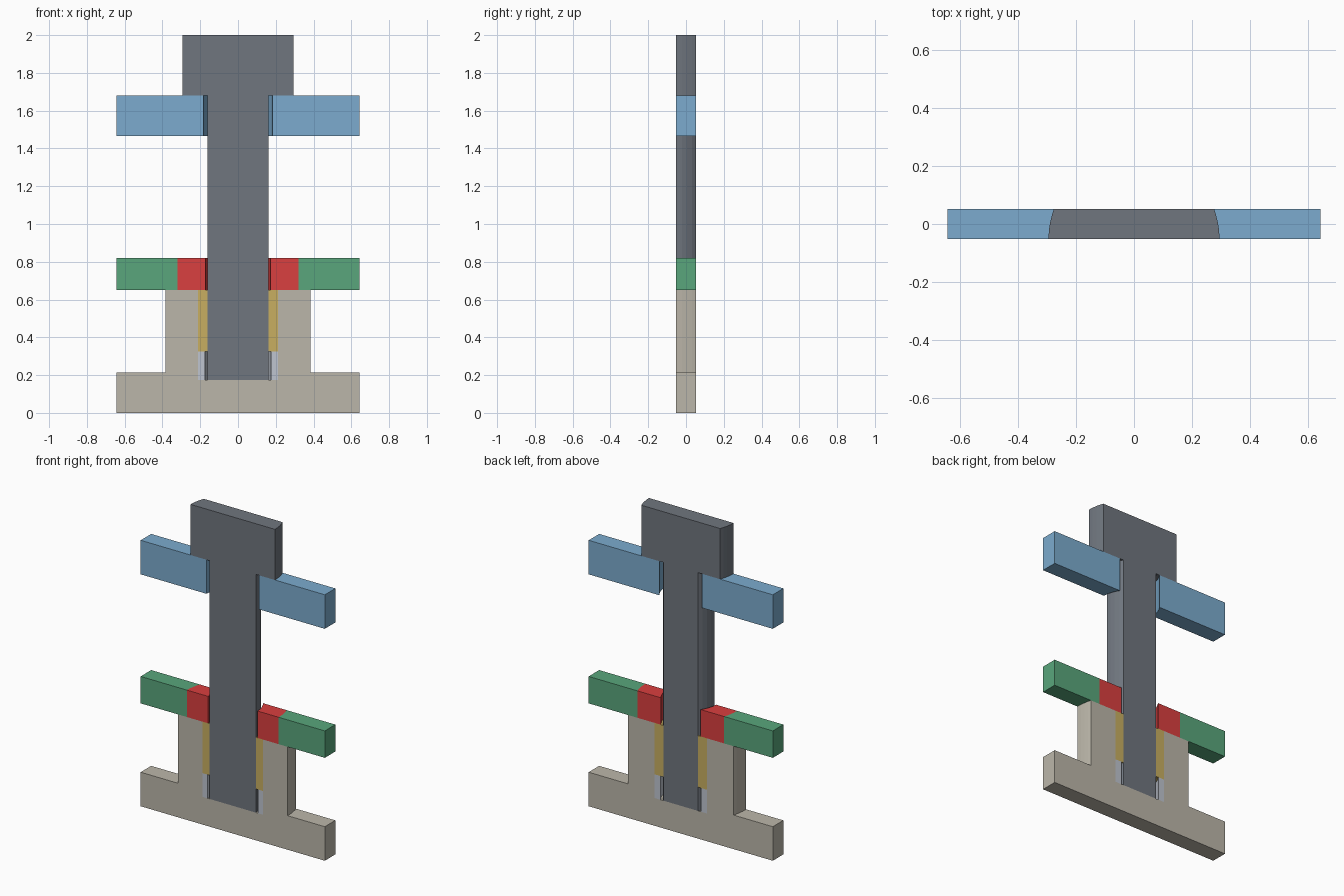
import bpy, bmesh, math

if "Cube" in bpy.data.objects:
    bpy.data.objects.remove(bpy.data.objects["Cube"])

FRONT, DEPTH = -0.0525, 0.105          # the slice starts on the axis plane
SLICES = [0, 0.03, 0.0575, 0.084, DEPTH]
HALF = 0.6435                          # half width of the flat-ended plates


def x_at(r, d):
    """Half width of a round surface of radius r at depth d; plate ends stay flat."""
    if abs(r) >= HALF:
        return r
    return math.copysign(math.sqrt(r * r - d * d), r)


def make_slice(name, profile, color, pair=False):
    """Loft a front (radius, z) profile through the slab; mirror it for a pair."""
    bm = bmesh.new()
    rings = [[bm.verts.new((x_at(r, d), FRONT + d, z)) for r, z in profile]
             for d in SLICES]
    n = len(profile)
    for a, b in zip(rings, rings[1:]):
        for i in range(n):
            j = (i + 1) % n
            bm.faces.new((a[i], a[j], b[j], b[i]))
    bm.faces.new(rings[0])
    bm.faces.new(rings[-1][::-1])
    bmesh.ops.dissolve_limit(bm, angle_limit=0.01, verts=bm.verts[:], edges=bm.edges[:])
    bmesh.ops.recalc_face_normals(bm, faces=bm.faces[:])
    mesh = bpy.data.meshes.new(name)
    bm.to_mesh(mesh)
    bm.free()
    mat = bpy.data.materials.new(name + "_color")
    mat.diffuse_color = (*color, 1)
    mat.use_nodes = True
    mat.node_tree.nodes["Principled BSDF"].inputs["Base Color"].default_value = mat.diffuse_color
    mesh.materials.append(mat)
    obj = bpy.data.objects.new(name, mesh)
    bpy.context.collection.objects.link(obj)
    if pair:
        mod = obj.modifiers.new("mirror", 'MIRROR')
        mod.use_mirror_merge = False
    return obj


def both_sides(half):
    return half + [(-r, z) for r, z in reversed(half)]


def box(r0, r1, z0, z1):
    return [(r0, z0), (r1, z0), (r1, z1), (r0, z1)]


# Punch with wide head
make_slice("punch", both_sides([(0.161, 0.175), (0.161, 1.68), (0.295, 1.68), (0.295, 2.0)]),
           (0.16, 0.18, 0.21))

# Stepped die block with a central pocket
make_slice("die_block", both_sides([(0.212, 0.175), (0.212, 0.65), (0.384, 0.65),
                                    (0.384, 0.215), (HALF, 0.215), (HALF, 0)]),
           (0.50, 0.47, 0.40))

# Upper retaining plate, clear of the shank
make_slice("punch_plate", box(0.183, HALF, 1.465, 1.68), (0.20, 0.41, 0.62), True)

# Lower guide plate and its guide ring
make_slice("guide_plate", box(0.321, HALF, 0.65, 0.82), (0.10, 0.38, 0.20), True)
make_slice("guide_ring", box(0.173, 0.321, 0.65, 0.82), (0.70, 0.05, 0.05), True)

# Linings inside the die pocket
make_slice("die_bushing", box(0.161, 0.212, 0.325, 0.65), (0.58, 0.43, 0.12), True)
make_slice("clearance_sleeve", box(0.175, 0.212, 0.175, 0.325), (0.52, 0.56, 0.63), True)
